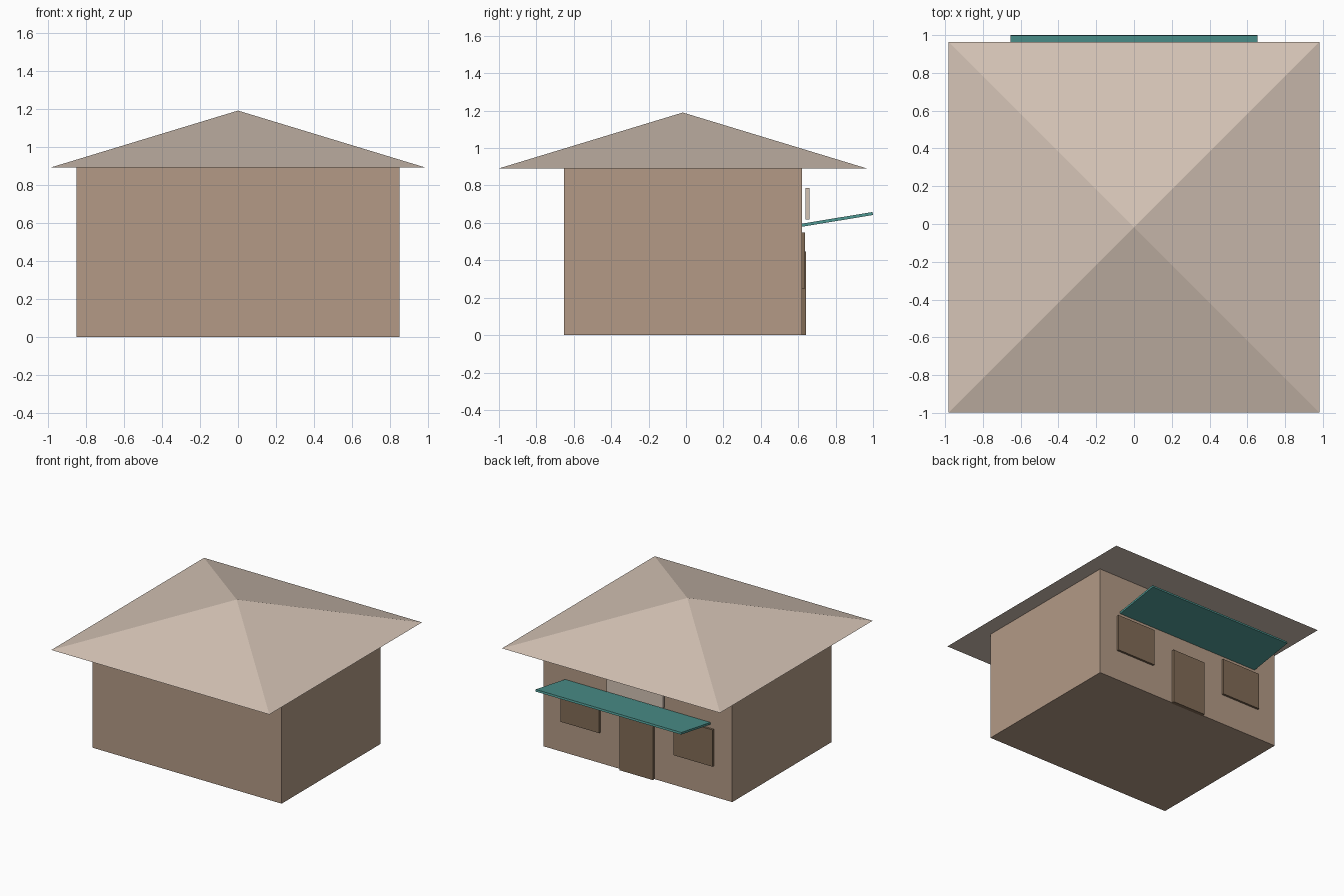
import bpy
import bmesh
from mathutils import Matrix, Vector

cube = bpy.data.objects.get("Cube")
if cube:
    bpy.data.objects.remove(cube, do_unlink=True)


def material(name, rgb):
    """Flat material from 0-255 display values, stored as linear."""
    lin = [((c / 255 + 0.055) / 1.055) ** 2.4 for c in rgb] + [1.0]
    mat = bpy.data.materials.new(name)
    mat.use_nodes = True
    mat.diffuse_color = lin
    bsdf = mat.node_tree.nodes["Principled BSDF"]
    bsdf.inputs["Base Color"].default_value = lin
    bsdf.inputs["Roughness"].default_value = 0.9
    return mat


WALL = material("warm tan plaster", (179, 154, 134))
ROOF = material("pale beige", (212, 195, 181))
WOOD = material("brown wood", (130, 108, 86))
TEAL = material("teal awning", (79, 152, 146))


def finish(name, bm, mat):
    bmesh.ops.recalc_face_normals(bm, faces=bm.faces)
    mesh = bpy.data.meshes.new(name)
    bm.to_mesh(mesh)
    bm.free()
    mesh.materials.append(mat)
    obj = bpy.data.objects.new(name, mesh)
    bpy.context.collection.objects.link(obj)
    return obj


def box(name, x, y, z, mat):
    """Box spanning the (min, max) pairs on each axis."""
    low, high = (Vector(c) for c in zip(x, y, z))
    size = Matrix.Diagonal((high - low).to_4d())
    bm = bmesh.new()
    bmesh.ops.create_cube(bm, size=1,
                          matrix=Matrix.Translation((low + high) / 2) @ size)
    return finish(name, bm, mat)


# Main block
MID_Y = -0.017
BACK = 0.62
EAVES = 0.892
box("walls", (-0.85, 0.85), (-0.653, BACK), (0, EAVES), WALL)

# Pyramid roof with a flat underside
bm = bmesh.new()
half = 0.981
base = [bm.verts.new((sx * half, MID_Y + sy * half, EAVES))
        for sx, sy in ((-1, -1), (1, -1), (1, 1), (-1, 1))]
apex = bm.verts.new((0, MID_Y, 1.19))
bm.faces.new(base)
for i in range(4):
    bm.faces.new((base[i], base[(i + 1) % 4], apex))
finish("roof", bm, ROOF)

# Door, windows and blank sign board on the back wall
box("door", (-0.15, 0.15), (BACK - 0.01, 0.641), (0, 0.447), WOOD)
for side, c in (("left", 0.51), ("right", -0.51)):
    box(side + "_window", (c - 0.175, c + 0.175), (BACK - 0.01, 0.637),
        (0.25, 0.549), WOOD)
box("sign_board", (-0.253, 0.253), (0.638, 0.66), (0.618, 0.787), ROOF)

# Awning: tilted slab from a side profile
bm = bmesh.new()
profile = [(0.617, 0.579), (1.0, 0.642), (0.997, 0.658), (0.614, 0.595)]
side = bm.faces.new([bm.verts.new((-0.655, y, z)) for y, z in profile])
ext = bmesh.ops.extrude_face_region(bm, geom=[side], use_keep_orig=True)
bmesh.ops.translate(bm, vec=(1.31, 0, 0),
                    verts=[v for v in ext["geom"]
                           if isinstance(v, bmesh.types.BMVert)])
finish("awning", bm, TEAL)
